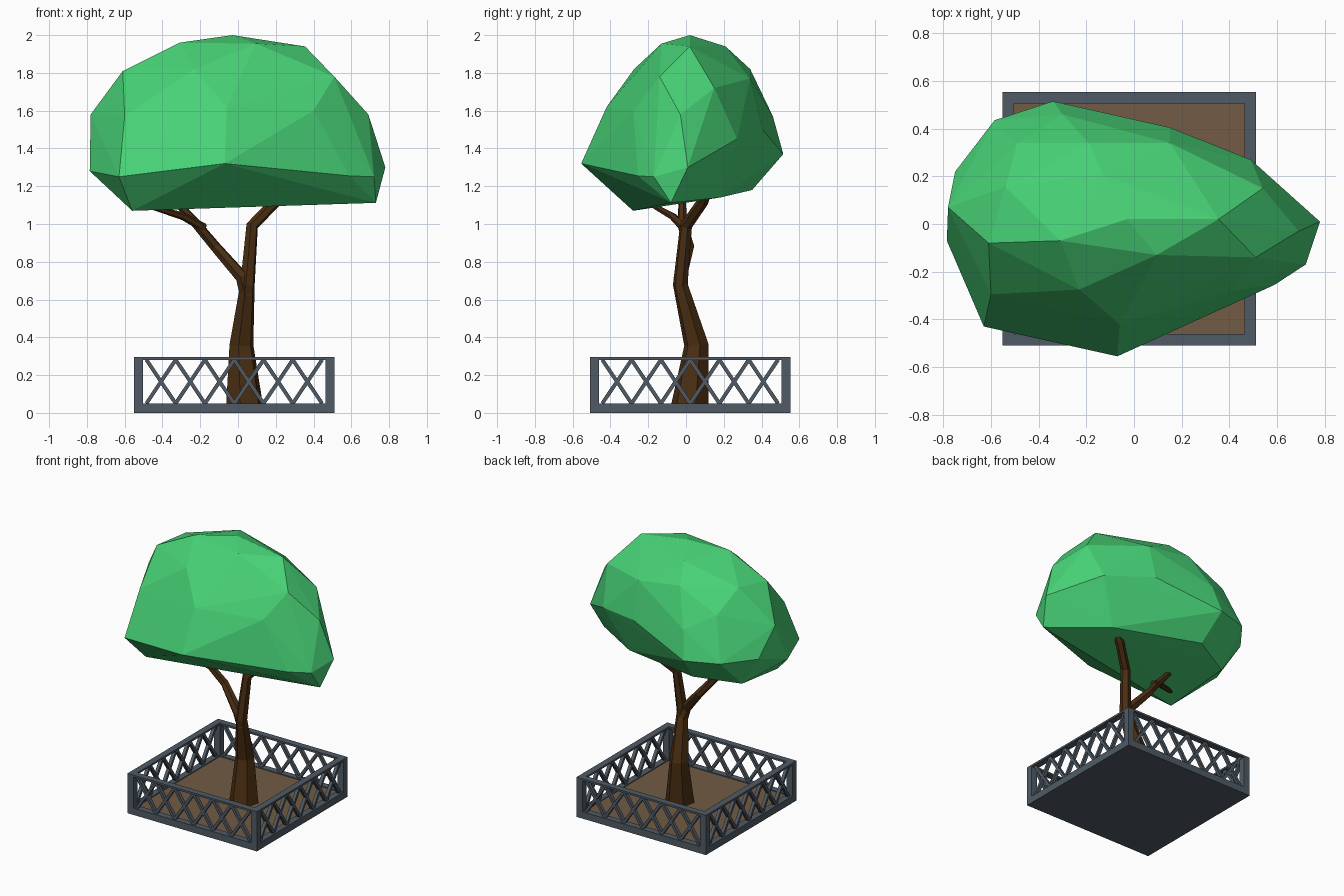
import bpy, bmesh, math
from mathutils import Vector, Matrix

if "Cube" in bpy.data.objects:
    bpy.data.objects.remove(bpy.data.objects["Cube"])


def material(name, rgb):
    m = bpy.data.materials.new(name)
    m.diffuse_color = (*rgb, 1)
    m.use_nodes = True
    m.node_tree.nodes["Principled BSDF"].inputs["Base Color"].default_value = m.diffuse_color
    return m


SLATE = material("slate metal", (0.08, 0.105, 0.13))
SOIL = material("brown soil", (0.17, 0.105, 0.058))
BARK = material("dark bark", (0.069, 0.027, 0.006))
LEAF = material("leaf green", (0.063, 0.64, 0.18))


def finish(bm, name, mat):
    bmesh.ops.recalc_face_normals(bm, faces=bm.faces)
    me = bpy.data.meshes.new(name)
    bm.to_mesh(me)
    bm.free()
    me.materials.append(mat)
    ob = bpy.data.objects.new(name, me)
    bpy.context.collection.objects.link(ob)
    return ob


def box(bm, centre, size, rot=Matrix(), place=Matrix()):
    m = place @ Matrix.Translation(centre) @ rot @ Matrix.Diagonal((*size, 1))
    bmesh.ops.create_cube(bm, size=1, matrix=m)


def tube(bm, rings, sides=6):
    """Tapered faceted limb through (x, y, z, radius) rings."""
    pts = [Vector(r[:3]) for r in rings]
    loops = []
    for i, p in enumerate(pts):
        d = pts[min(i + 1, len(pts) - 1)] - pts[max(i - 1, 0)]
        if i == 0 and p.z < 0.1:
            d = Vector((0, 0, 1))
        q = Vector((0, 0, 1)).rotation_difference(d)
        loops.append([bm.verts.new(p + q @ Vector((
            rings[i][3] * math.cos(math.tau * k / sides + 0.3),
            rings[i][3] * math.sin(math.tau * k / sides + 0.3), 0)))
            for k in range(sides)])
    for a, b in zip(loops, loops[1:]):
        for k in range(sides):
            n = (k + 1) % sides
            bm.faces.new((a[k], a[n], b[n], b[k]))
    bm.faces.new(loops[0])
    bm.faces.new(loops[-1])


# Planter: floor, rim, posts, top rails and lattice on four sides
CENTRE = Matrix.Translation((-0.02, 0.022, 0))
HALF, W, TOP = 0.531, 0.048, 0.295

bm = bmesh.new()
box(bm, (0, 0, 0.0175), (2 * HALF, 2 * HALF, 0.035), place=CENTRE)
finish(bm, "planter_floor", SLATE)

bm = bmesh.new()
box(bm, (0, 0, 0.038), (2 * HALF - 2 * W, 2 * HALF - 2 * W, 0.014), place=CENTRE)
finish(bm, "soil", SOIL)

frame, lattice = bmesh.new(), bmesh.new()
COUNT, PITCH = 6, 0.155
for side in range(4):
    place = CENTRE @ Matrix.Rotation(side * math.pi / 2, 4, 'Z')
    y = -HALF + W / 2
    inner = 2 * (HALF - W)
    box(frame, (-HALF + W / 2, y, TOP / 2), (W, W, TOP), place=place)
    box(frame, (0, y, 0.026), (inner, W, 0.05), place=place)
    box(frame, (0, y, TOP - 0.007), (inner, W, 0.014), place=place)
    rise = TOP - 0.014 - 0.05
    angle = math.atan2(rise, PITCH)
    for i in range(COUNT):
        x = (i - (COUNT - 1) / 2) * PITCH
        for s in (-1, 1):
            box(lattice, (x, y, 0.05 + rise / 2),
                (math.hypot(PITCH, rise), 0.024, 0.02),
                rot=Matrix.Rotation(s * angle, 4, 'Y'), place=place)
finish(frame, "fence_frame", SLATE)
finish(lattice, "fence_lattice", SLATE)

# Trunk and branches
bm = bmesh.new()
tube(bm, [(0.035, 0.02, 0.04, 0.102), (0.018, 0.055, 0.36, 0.066),
          (0.05, -0.03, 0.68, 0.04), (0.075, 0.0, 0.99, 0.033),
          (0.2, 0.09, 1.12, 0.03), (0.28, 0.12, 1.2, 0.026)])
tube(bm, [(0.05, -0.02, 0.62, 0.04), (0.02, -0.03, 0.72, 0.036),
          (-0.12, 0.015, 0.88, 0.029), (-0.22, -0.02, 1.0, 0.026),
          (-0.31, -0.02, 1.1, 0.021), (-0.36, -0.03, 1.17, 0.018)])
tube(bm, [(-0.18, -0.01, 0.98, 0.024), (-0.29, -0.07, 1.04, 0.02),
          (-0.45, -0.16, 1.09, 0.015), (-0.5, -0.18, 1.12, 0.012)])
finish(bm, "trunk_and_branches", BARK)

# Faceted canopy: hull over its corner points, from crown to underside
CROWN = [(-0.03, 0.02, 2.0), (-0.31, -0.07, 1.96), (0.095, -0.13, 1.955),
         (0.355, 0.02, 1.94), (-0.13, 0.21, 1.94), (0.51, -0.14, 1.78),
         (-0.23, -0.275, 1.82), (-0.61, -0.08, 1.81), (-0.54, 0.155, 1.83),
         (-0.49, 0.34, 1.68), (-0.19, 0.34, 1.82), (0.15, 0.34, 1.77)]
MIDDLE = [(0.54, 0.15, 1.72), (-0.6, -0.295, 1.57), (0.4, -0.28, 1.6),
          (-0.06, -0.42, 1.62), (-0.78, 0.07, 1.58), (0.69, -0.03, 1.58),
          (0.49, 0.27, 1.45), (0.15, 0.405, 1.5), (-0.3, 0.46, 1.57),
          (-0.34, 0.515, 1.37), (-0.585, 0.435, 1.38), (-0.75, 0.22, 1.38)]
LOWER = [(-0.785, -0.07, 1.28), (-0.63, -0.43, 1.25), (-0.07, -0.555, 1.32),
         (0.59, -0.255, 1.255), (0.72, -0.17, 1.25), (0.78, 0.01, 1.3),
         (0.73, -0.08, 1.112), (-0.56, -0.28, 1.07), (-0.3, 0.35, 1.18),
         (0.34, 0.18, 1.14), (-0.6, 0.2, 1.15)]
bm = bmesh.new()
for p in CROWN + MIDDLE + LOWER:
    bm.verts.new(p)
hull = bmesh.ops.convex_hull(bm, input=bm.verts)
loose = [v for v in bm.verts if not v.link_faces]
bmesh.ops.delete(bm, geom=loose, context='VERTS')
finish(bm, "canopy", LEAF)
